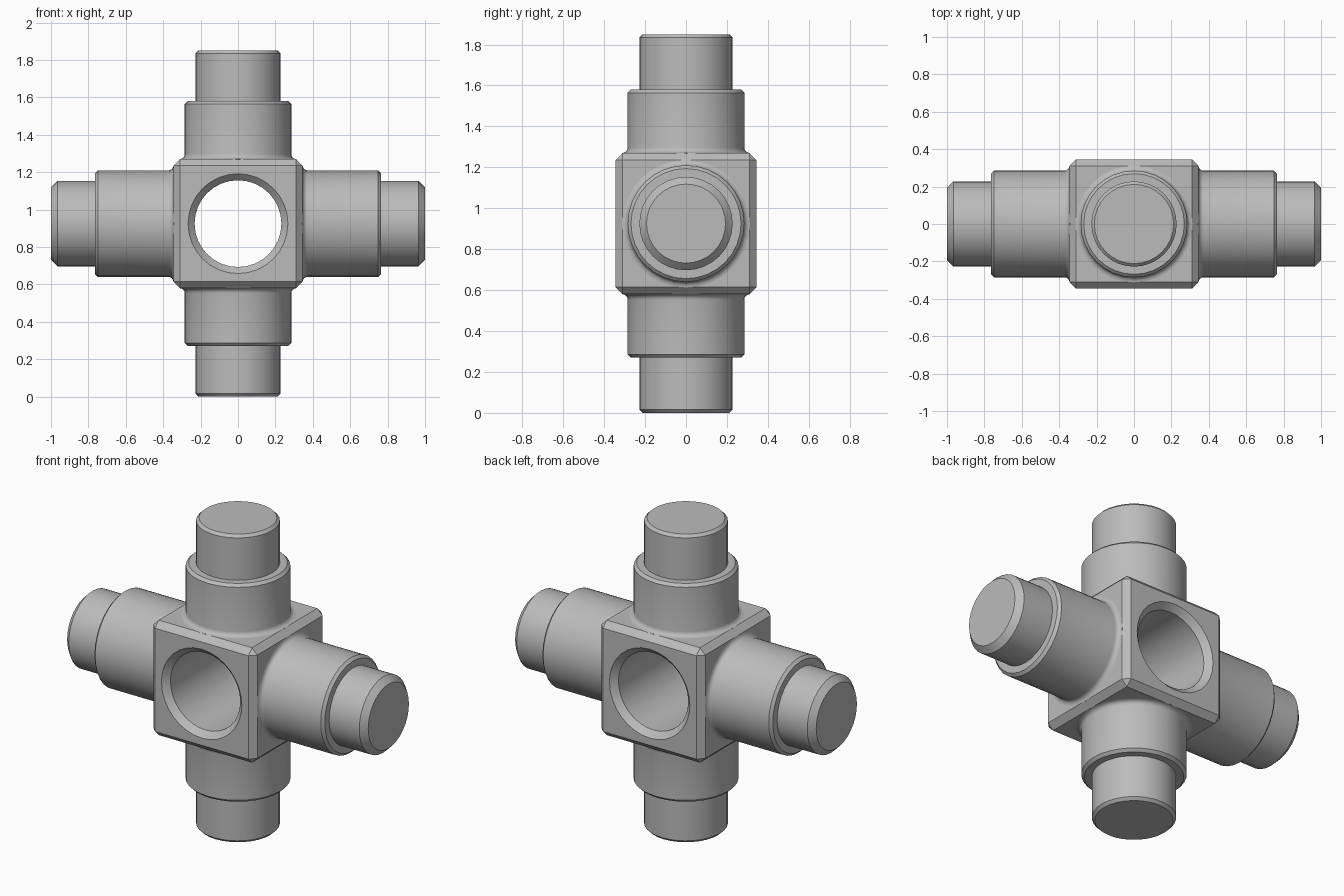
import bpy, bmesh, math
from mathutils import Matrix

if "Cube" in bpy.data.objects:
    bpy.data.objects.remove(bpy.data.objects["Cube"])

CZ = 0.925   # height of the hub centre
H = 0.345    # hub half size
SIDES = 32

grey = bpy.data.materials.new("grey metal")
grey.diffuse_color = (0.5, 0.5, 0.5, 1)
grey.use_nodes = True
grey.node_tree.nodes["Principled BSDF"].inputs["Base Color"].default_value = grey.diffuse_color


def lathe(name, profile, matrix):
    """Revolve (radius, distance) points around local z, with flat end caps."""
    bm = bmesh.new()
    rings = [[bm.verts.new((r * math.cos(2 * math.pi * i / SIDES),
                            r * math.sin(2 * math.pi * i / SIDES), d))
              for i in range(SIDES)] for r, d in profile]
    for a, b in zip(rings, rings[1:]):
        for i in range(SIDES):
            j = (i + 1) % SIDES
            bm.faces.new((a[i], a[j], b[j], b[i]))
    bm.faces.new(rings[0][::-1])
    bm.faces.new(rings[-1])
    bm.transform(matrix)
    bmesh.ops.recalc_face_normals(bm, faces=bm.faces)
    return finish(name, bm)


def finish(name, bm):
    mesh = bpy.data.meshes.new(name)
    bm.to_mesh(mesh)
    bm.free()
    mesh.materials.append(grey)
    ob = bpy.data.objects.new(name, mesh)
    bpy.context.collection.objects.link(ob)
    ob.location.z = CZ
    return ob


def shade(ob):
    bpy.ops.object.select_all(action='DESELECT')
    ob.select_set(True)
    bpy.context.view_layer.objects.active = ob
    bpy.ops.object.shade_smooth_by_angle(angle=math.radians(30))


# Chamfered cube hub
bm = bmesh.new()
bmesh.ops.create_cube(bm, size=2 * H)
bmesh.ops.bevel(bm, geom=bm.edges[:], offset=0.035, segments=1, affect='EDGES')
hub = finish("hub", bm)

# Through bore with countersunk mouths
bore = [(0.302, -H - 0.035), (0.232, -H + 0.035),
        (0.232, H - 0.035), (0.302, H + 0.035)]
cutter = lathe("bore_cutter", bore, Matrix.Rotation(math.pi / 2, 4, 'X'))
cut = hub.modifiers.new("bore", 'BOOLEAN')
cut.operation = 'DIFFERENCE'
cut.solver = 'EXACT'
cut.object = cutter
bpy.context.view_layer.objects.active = hub
hub.select_set(True)
bpy.ops.object.modifier_apply(modifier=cut.name)
bpy.data.objects.remove(cutter)
shade(hub)

# Fillet where each arm meets the hub
F = 0.027
fillet = [(0.285 + F * (1 - math.sin(t)), H + F * (1 - math.cos(t)))
          for t in (math.pi / 2 * k / 4 for k in range(5))]


def arm_profile(shoulder, end, chamfer):
    return [(0.312, H - 0.02)] + fillet + [
        (0.285, shoulder - 0.016), (0.269, shoulder), (0.228, shoulder),
        (0.228, end - chamfer), (0.228 - chamfer, end)]


# Four stepped arms: long pair sideways, short pair up and down
side = arm_profile(0.765, 1.0, 0.035)
upright = arm_profile(0.655, 0.925, 0.016)
for name, profile, angle in (("top_arm", upright, 0), ("right_arm", side, 90),
                             ("bottom_arm", upright, 180), ("left_arm", side, 270)):
    shade(lathe(name, profile, Matrix.Rotation(math.radians(angle), 4, 'Y')))
